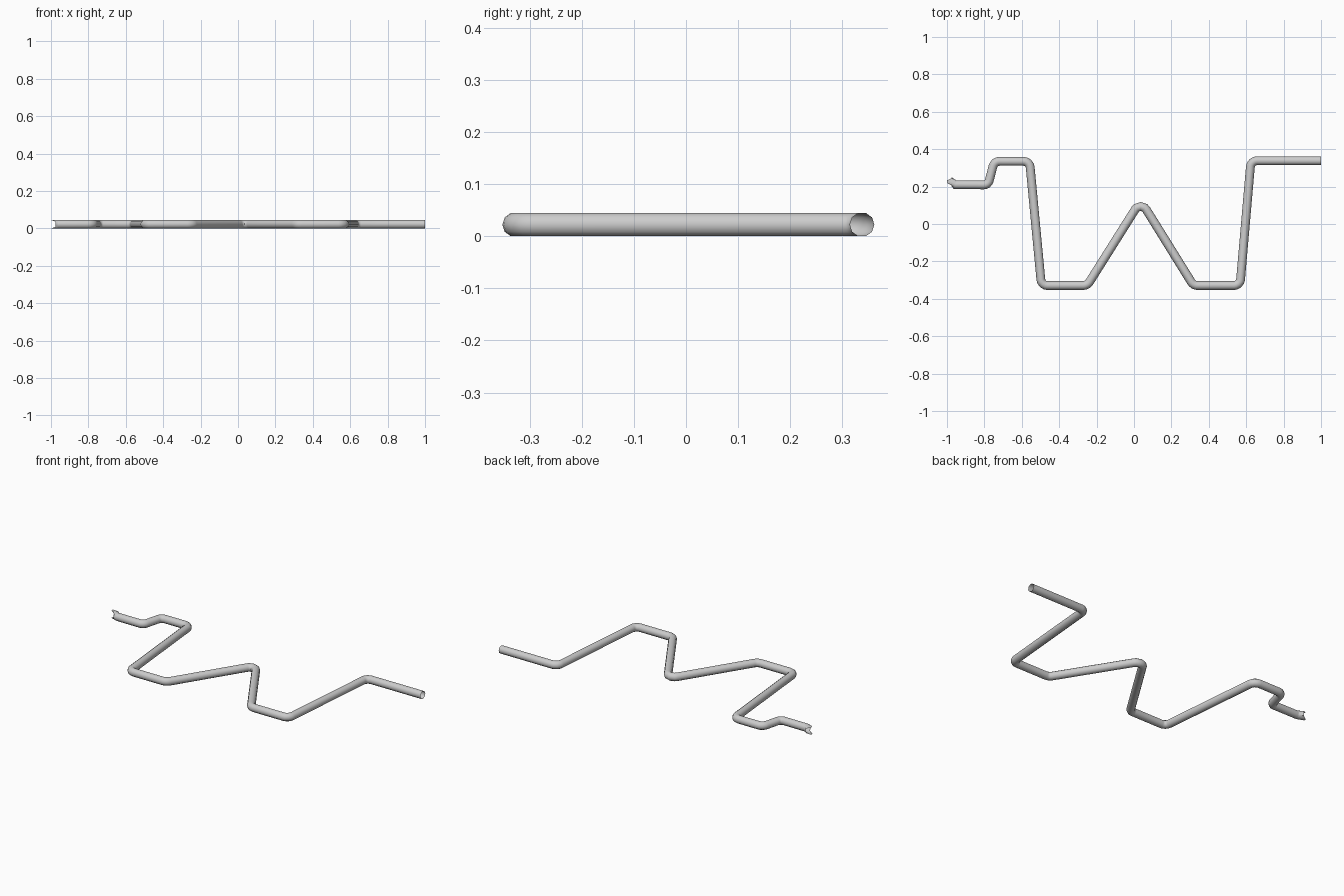
import bpy, bmesh
from math import sin, cos, pi, tan
from mathutils import Vector

if "Cube" in bpy.data.objects:
    bpy.data.objects.remove(bpy.data.objects["Cube"])

R, SIDES, ARC = 0.0235, 10, 4

# Centre line of the bent rod: x, y, bend radius
corners = [(-1.0, 0.226, 0), (-0.955, 0.21, 0.02), (-0.78, 0.209, 0.03),
           (-0.747, 0.335, 0.035), (-0.558, 0.335, 0.035), (-0.495, -0.329, 0.035),
           (-0.25, -0.329, 0.04), (0.036, 0.125, 0.035), (0.318, -0.329, 0.04),
           (0.567, -0.329, 0.035), (0.625, 0.338, 0.035), (1.0, 0.338, 0)]


def rounded_path(pts):
    """Replace every inner corner with a short arc."""
    path = [Vector(pts[0][:2])]
    for a, b, c in zip(pts, pts[1:], pts[2:]):
        p = Vector(b[:2])
        d0 = (Vector(a[:2]) - p).normalized()
        d1 = (Vector(c[:2]) - p).normalized()
        half = d0.angle(d1) / 2
        t = b[2] / tan(half)
        mid = (d0 + d1).normalized()
        centre = p + mid * (b[2] / sin(half))
        s, e = p + d0 * t - centre, p + d1 * t - centre
        for i in range(ARC + 1):
            v = s.lerp(e, i / ARC).normalized() * b[2]
            path.append(centre + v)
    path.append(Vector(pts[-1][:2]))
    return path


path = rounded_path(corners)
bm = bmesh.new()
rings = []
for i, p in enumerate(path):
    a = (p - path[max(i - 1, 0)]).normalized()
    b = (path[min(i + 1, len(path) - 1)] - p).normalized()
    t = (a + b).normalized()
    if i in (0, len(path) - 1):
        t = Vector((1, 0))
    n = Vector((-t.y, t.x))
    ring = []
    for k in range(SIDES):
        ang = 2 * pi * k / SIDES
        x, y = p + n * (R * cos(ang))
        z = R + R * sin(ang)
        if i == 0 and abs(sin(ang)) < 0.7:
            x += 0.025          # broken, forked left end
        ring.append(bm.verts.new((x, y, z)))
    rings.append(ring)

# Open-ended tube wall
for r0, r1 in zip(rings, rings[1:]):
    for k in range(SIDES):
        j = (k + 1) % SIDES
        bm.faces.new((r0[k], r0[j], r1[j], r1[k]))
bmesh.ops.recalc_face_normals(bm, faces=bm.faces)
low = min(v.co.z for v in bm.verts)
bmesh.ops.translate(bm, verts=bm.verts, vec=(0, 0, -low))

mesh = bpy.data.meshes.new("bent_rod")
bm.to_mesh(mesh)
bm.free()
rod = bpy.data.objects.new("bent_rod", mesh)
bpy.context.collection.objects.link(rod)
bpy.context.view_layer.objects.active = rod
rod.select_set(True)
bpy.ops.object.shade_smooth_by_angle(angle=0.7)
